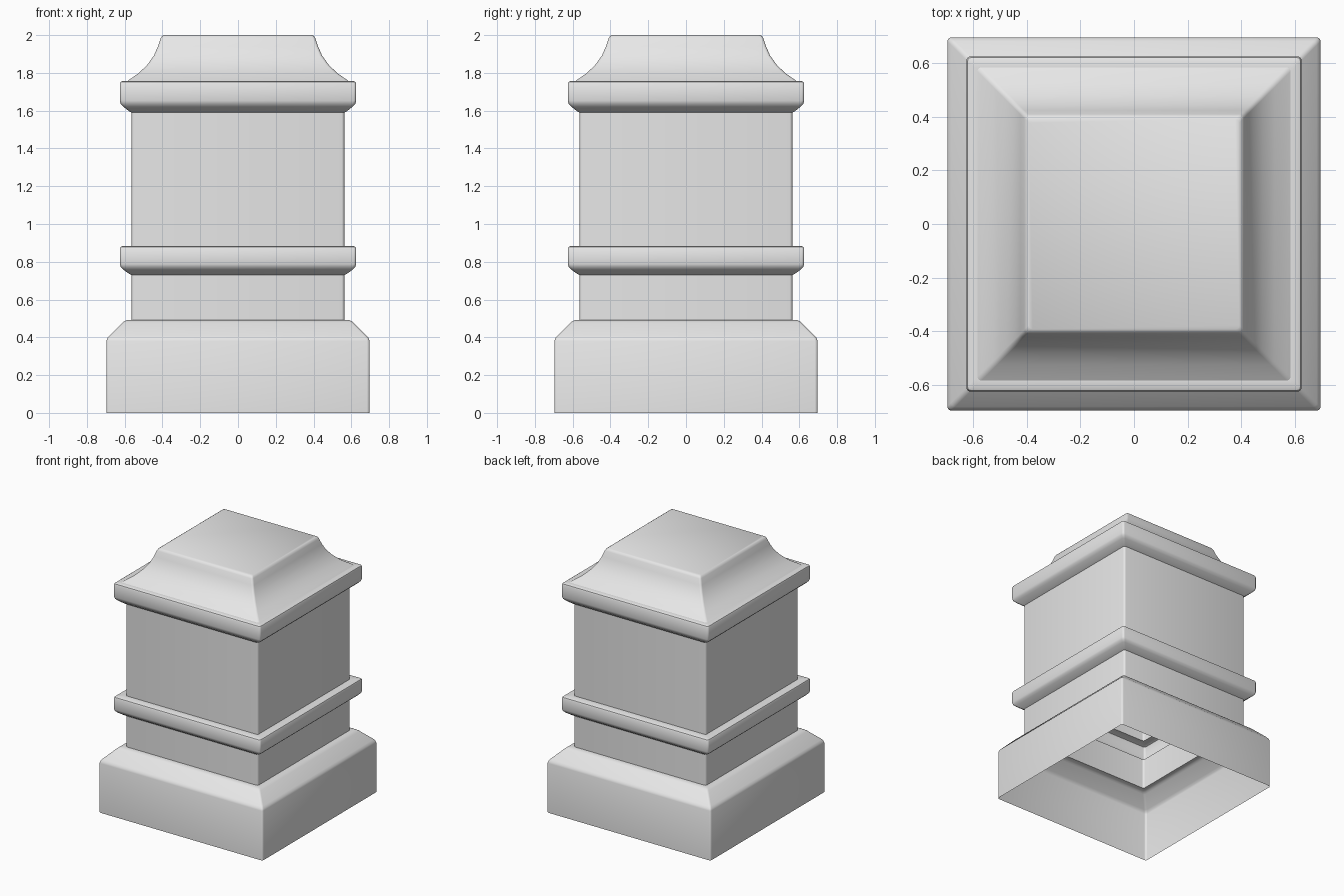
import bpy
import bmesh
from math import cos, sin, pi, radians

cube = bpy.data.objects.get("Cube")
if cube:
    bpy.data.objects.remove(cube, do_unlink=True)

stone = bpy.data.materials.new("pale_grey_stone")
stone.use_nodes = True
GREY = (0.8, 0.8, 0.8, 1.0)
stone.diffuse_color = GREY
stone.node_tree.nodes["Principled BSDF"].inputs["Base Color"].default_value = GREY

SHAFT = 0.563      # half width of the shaft
CORNER = 0.015     # rounding of the vertical edges
STEPS = 3          # segments in each rounded corner


def square_ring(bm, half, z):
    """Rounded square of vertices, counter-clockwise from above."""
    ring = []
    c = half - CORNER
    for k, (sx, sy) in enumerate(((1, 1), (-1, 1), (-1, -1), (1, -1))):
        for s in range(STEPS + 1):
            a = (k + s / STEPS) * pi / 2
            ring.append(bm.verts.new((sx * c + CORNER * cos(a),
                                      sy * c + CORNER * sin(a), z)))
    return ring


def square_shell(name, profile, capped=False):
    """Sweep a (half width, height) profile, listed downwards, round a square."""
    bm = bmesh.new()
    rings = [square_ring(bm, half, z) for half, z in profile]
    for upper, lower in zip(rings, rings[1:]):
        for i in range(len(upper)):
            j = (i + 1) % len(upper)
            bm.faces.new((upper[i], lower[i], lower[j], upper[j]))
    if capped:
        bm.faces.new(rings[0])
    mesh = bpy.data.meshes.new(name)
    bm.to_mesh(mesh)
    bm.free()
    mesh.materials.append(stone)
    obj = bpy.data.objects.new(name, mesh)
    bpy.context.collection.objects.link(obj)
    bpy.ops.object.select_all(action="DESELECT")
    obj.select_set(True)
    bpy.context.view_layer.objects.active = obj
    bpy.ops.object.shade_smooth_by_angle(angle=radians(38))
    return obj


def moulding(top, height, inner):
    """Flat-topped band with softened edges and a sloping underside."""
    shape = ((0.612, 0), (0.622, 0.03), (0.626, 0.09), (0.626, 0.62),
             (0.621, 0.72), (0.607, 0.81), (0.575, 0.96))
    return ([(inner, top)] + [(w, top - t * height) for w, t in shape]
            + [(SHAFT, top - height)])


# Plinth, open underneath
square_shell("plinth", [(SHAFT, 0.491), (0.588, 0.491), (0.602, 0.485),
                        (0.612, 0.477), (0.682, 0.407), (0.692, 0.395),
                        (0.697, 0.38), (0.697, 0)])

# Shaft in two lengths, with a band between them
square_shell("lower_shaft", [(SHAFT, 0.729), (SHAFT, 0.491)])
square_shell("middle_band", moulding(0.883, 0.154, SHAFT))
square_shell("upper_shaft", [(SHAFT, 1.589), (SHAFT, 0.883)])

# Cornice and the concave cap above it
square_shell("cornice", moulding(1.757, 0.168, 0.585))
square_shell("cap", [(0.393, 2.0), (0.403, 1.994), (0.41, 1.982), (0.424, 1.94),
                     (0.445, 1.892), (0.48, 1.843), (0.525, 1.799),
                     (0.57, 1.768), (0.585, 1.757)], capped=True)
